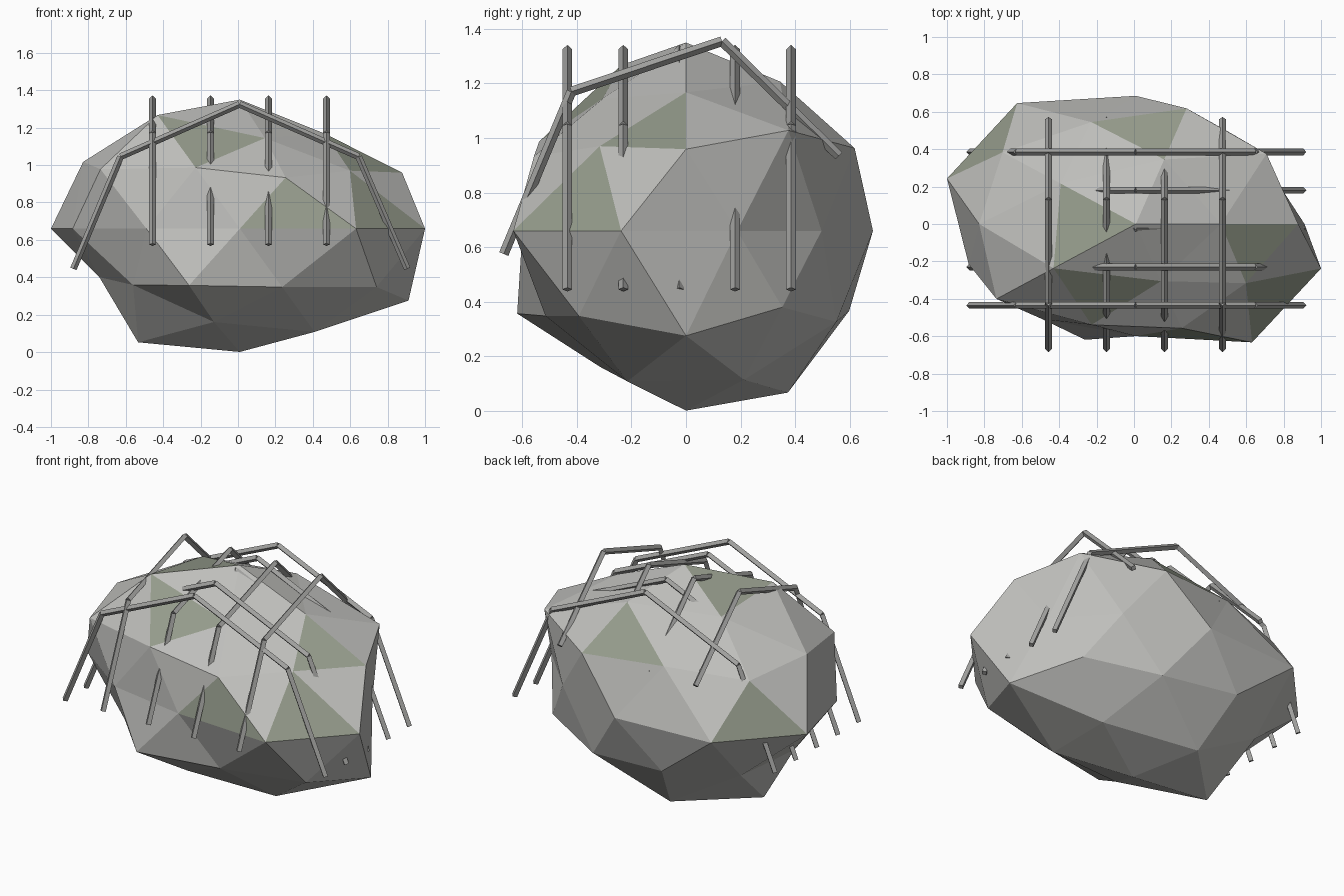
import bpy, bmesh, math
from mathutils import Vector

if "Cube" in bpy.data.objects:
    bpy.data.objects.remove(bpy.data.objects["Cube"])


def material(name, rgb):
    m = bpy.data.materials.new(name)
    m.diffuse_color = (*rgb, 1)
    m.use_nodes = True
    m.node_tree.nodes["Principled BSDF"].inputs["Base Color"].default_value = m.diffuse_color
    return m


STONE = material("grey stone", (0.52, 0.52, 0.50))
MOSS = material("mossy stone", (0.30, 0.33, 0.26))
METAL = material("net metal", (0.36, 0.36, 0.35))


def finish(name, bm, mats):
    mesh = bpy.data.meshes.new(name)
    bm.to_mesh(mesh)
    bm.free()
    for m in mats:
        mesh.materials.append(m)
    obj = bpy.data.objects.new(name, mesh)
    bpy.context.collection.objects.link(obj)


# Boulder: icosphere, each corner pushed in or out along its own ray, then flattened
SIZE = (1.0, 0.74, 0.69)
CENTRE = Vector((0.01, 0, 0.66))
REACH = [  # ring by ring from the bottom, each ring anticlockwise from +x
    .955,
    .93, 1.01, 1.035, .85, .94,
    1.06, .92, .90, .83, .86,
    .907, .95, .84, .983, 1.01,
    .82, .83, .926, 1.08, 1.062, .94, .85, .81, 1.057, 1.041,
    .97, .982, .985, 1.03, .885,
    1.015, .91, .985, .90, .855,
    .865, .932, .945, 1.035, .825,
    1.0,
]
# Directions (turn, tilt) of the facets that carry moss
MOSSY = [(180, 72), (85, 40), (288, 9), (252, 53), (144, 9), (347, 40), (324, 11)]


def ring_order(v):
    turn = round(math.degrees(math.atan2(v.co.y, v.co.x))) % 360
    return round(v.co.z, 2), turn


bm = bmesh.new()
bmesh.ops.create_icosphere(bm, subdivisions=2, radius=1)
for turn, tilt in MOSSY:
    a, b = math.radians(turn), math.radians(tilt)
    d = Vector((math.cos(a) * math.cos(b), math.sin(a) * math.cos(b), math.sin(b)))
    facet = max(bm.faces, key=lambda f: f.calc_center_median().normalized().dot(d))
    facet.material_index = 1
for v, reach in zip(sorted(bm.verts, key=ring_order), REACH):
    v.co = CENTRE + Vector(c * s * reach for c, s in zip(v.co, SIZE))
bmesh.ops.recalc_face_normals(bm, faces=bm.faces)
finish("boulder", bm, [STONE, MOSS])


# Net: four-sided rods bent over the boulder in both directions
def bent_rod(name, points, radius=0.018):
    bm = bmesh.new()
    for p, q in zip(points, points[1:]):
        p, q = Vector(p), Vector(q)
        d = q - p
        part = bmesh.ops.create_cone(bm, cap_ends=True, segments=4, radius1=radius,
                                     radius2=radius, depth=d.length)
        place = d.to_track_quat('Z', 'Y').to_matrix().to_4x4()
        place.translation = (p + q) / 2
        bmesh.ops.transform(bm, matrix=place, verts=part["verts"])
    finish(name, bm, [METAL])


ACROSS = [(-.88, .445), (-.628, 1.045), (.008, 1.325), (.645, 1.045), (.905, .445)]
ALONG = [(-.668, .575), (-.42, 1.17), (.132, 1.355), (.56, .935)]
for i in range(5):
    y = -.435 + .205 * i
    bent_rod(f"cross_rod_{i + 1}", [(x, y, z) for x, z in ACROSS])
for i in range(4):
    x = -.457 + .31 * i
    bent_rod(f"long_rod_{i + 1}", [(x, y, z) for y, z in ALONG])
